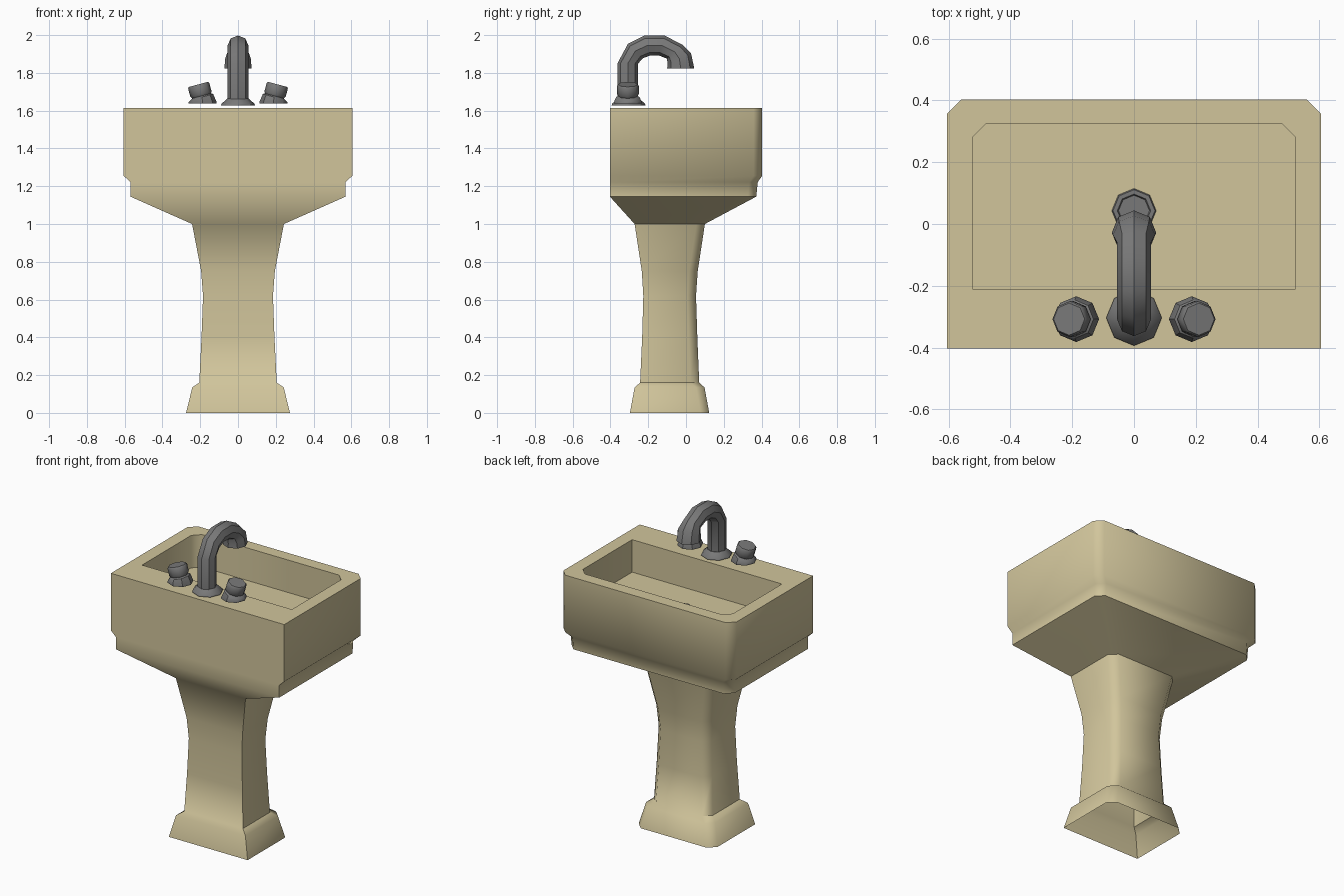
import bpy, bmesh
from math import sin, cos, pi, radians
from mathutils import Vector, Matrix

if "Cube" in bpy.data.objects:
    bpy.data.objects.remove(bpy.data.objects["Cube"], do_unlink=True)


def material(name, rgb):
    m = bpy.data.materials.new(name)
    m.use_nodes = True
    color = (*rgb, 1)
    m.diffuse_color = color
    bsdf = m.node_tree.nodes["Principled BSDF"]
    bsdf.inputs["Base Color"].default_value = color
    bsdf.inputs["Roughness"].default_value = 0.6
    return m


ceramic = material("cream ceramic", (0.64, 0.56, 0.33))
metal = material("grey metal", (0.19, 0.19, 0.19))


def loft(name, rings, mat, cap_start=True, cap_end=True, angle=40):
    """Skin a list of equal-sized point rings and shade the result."""
    bm = bmesh.new()
    loops = [[bm.verts.new(p) for p in ring] for ring in rings]
    for a, b in zip(loops, loops[1:]):
        n = len(a)
        for i in range(n):
            j = (i + 1) % n
            bm.faces.new((a[i], a[j], b[j], b[i]))
    if cap_start:
        bm.faces.new(loops[0][::-1])
    if cap_end:
        bm.faces.new(loops[-1])
    bmesh.ops.recalc_face_normals(bm, faces=bm.faces)
    mesh = bpy.data.meshes.new(name)
    bm.to_mesh(mesh)
    bm.free()
    mesh.materials.append(mat)
    ob = bpy.data.objects.new(name, mesh)
    bpy.context.collection.objects.link(ob)
    bpy.ops.object.select_all(action='DESELECT')
    ob.select_set(True)
    bpy.context.view_layer.objects.active = ob
    bpy.ops.object.shade_smooth_by_angle(angle=radians(angle))
    return ob


def outline(z, hx, y0, y1, c=0.045):
    """Rectangle with its two +y corners cut off."""
    return [(-hx, y0, z), (hx, y0, z), (hx, y1 - c, z),
            (hx - c, y1, z), (-hx + c, y1, z), (-hx, y1 - c, z)]


def octagon(center, r, tilt=0, axis='X'):
    rot = Matrix.Rotation(radians(tilt), 3, axis)
    return [Vector(center) + rot @ Vector((r * cos(k * pi / 4), r * sin(k * pi / 4), 0))
            for k in range(8)]


# Pedestal, bowl and basin as one shell, open underneath
floor_z, rim_z = 1.41, 1.615
loft("pedestal_basin", [
    outline(0, 0.275, -0.297, 0.123),
    outline(0.135, 0.242, -0.272, 0.098),
    outline(0.16, 0.205, -0.243, 0.07),
    outline(0.4, 0.193, -0.232, 0.06),
    outline(0.62, 0.185, -0.226, 0.053),
    outline(0.75, 0.195, -0.234, 0.062),
    outline(1.0, 0.243, -0.272, 0.1),
    outline(1.145, 0.57, -0.403, 0.372),
    outline(1.222, 0.57, -0.403, 0.38),
    outline(1.255, 0.605, -0.403, 0.403),
    outline(rim_z, 0.605, -0.403, 0.403),
    outline(rim_z, 0.523, -0.21, 0.325),
    outline(floor_z, 0.523, -0.21, 0.325),
], ceramic, cap_start=False, angle=50)

# Drain ring with a sunken centre
loft("drain", [octagon((0, 0.043, floor_z + h), r) for h, r in
               ((0, 0.072), (0.012, 0.068), (0.012, 0.054), (0.003, 0.05))],
     metal, cap_start=False)

# Flange under the spout
spout_y = -0.308
loft("spout_flange", [octagon((0, spout_y + 0.004, z), r) for z, r in
                      ((1.628, 0.09), (1.637, 0.087), (1.665, 0.055))], metal)

# Curved spout with a flared outlet: y, z, radius, tilt
path = [(spout_y, 1.655, 0.055, 0), (spout_y, 1.85, 0.055, 0),
        (-0.268, 1.916, 0.055, -45), (-0.205, 1.945, 0.055, -75),
        (-0.128, 1.945, 0.055, -105), (-0.06, 1.912, 0.055, -138),
        (-0.035, 1.875, 0.068, -155), (-0.028, 1.822, 0.072, -180)]
loft("spout", [octagon((0, y, z), r, t) for y, z, r, t in path], metal)

# Tap handles leaning outwards: x, z, radius, tilt
profile = [(0.187, 1.637, 0.074, 0), (0.187, 1.645, 0.074, 0),
           (0.191, 1.672, 0.062, 15), (0.193, 1.678, 0.052, 15),
           (0.196, 1.688, 0.058, 15), (0.208, 1.731, 0.058, 15),
           (0.210, 1.739, 0.052, 15)]
for side, s in (("left", 1), ("right", -1)):
    loft(side + "_tap_handle",
         [octagon((s * x, -0.308, z), r, s * t, 'Y') for x, z, r, t in profile], metal)
